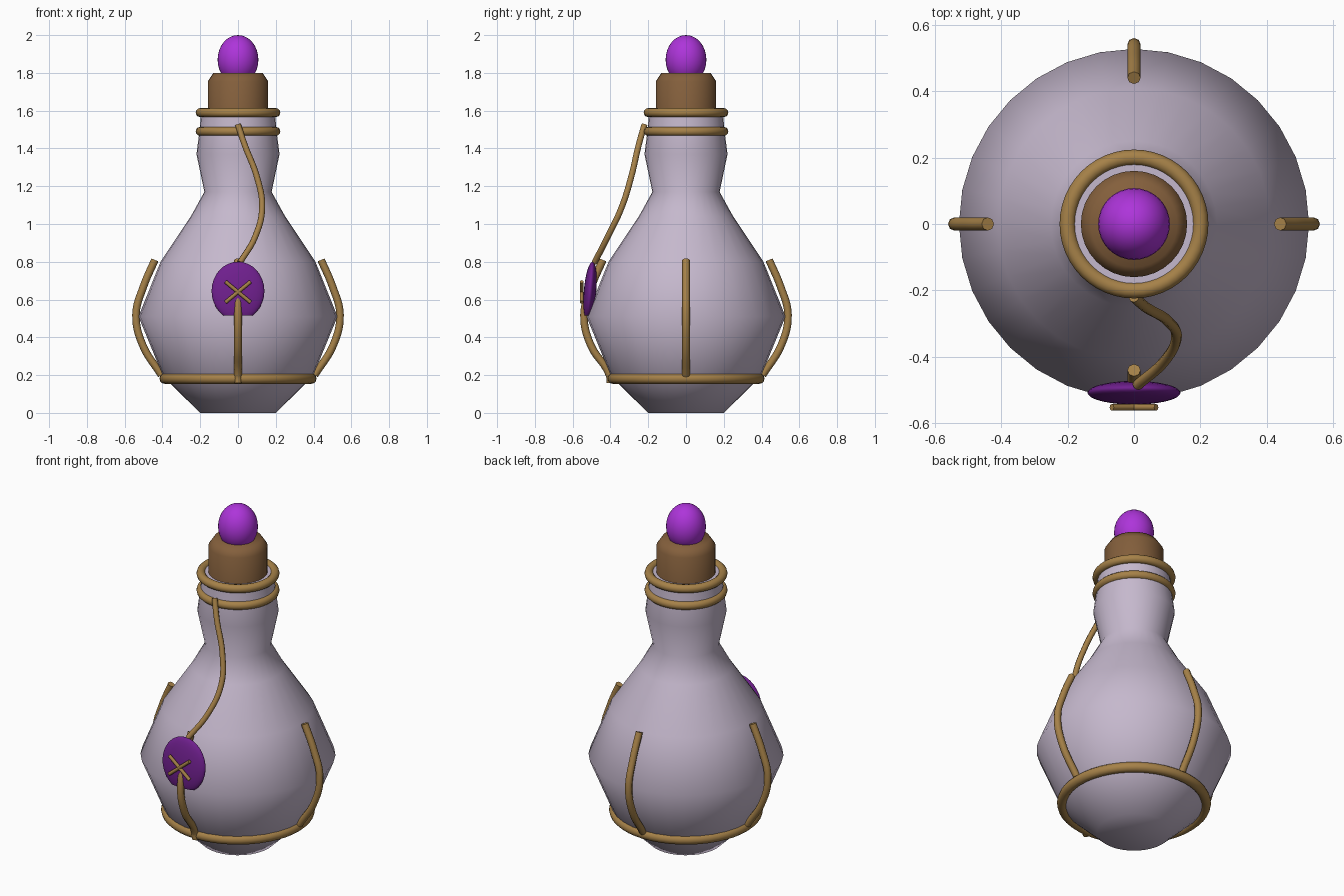
import bpy
import bmesh
import math
from mathutils import Matrix, Vector

if "Cube" in bpy.data.objects:
    bpy.data.objects.remove(bpy.data.objects["Cube"], do_unlink=True)


def material(name, rgb):
    mat = bpy.data.materials.new(name)
    mat.use_nodes = True
    mat.diffuse_color = (*rgb, 1)
    mat.node_tree.nodes["Principled BSDF"].inputs["Base Color"].default_value = (*rgb, 1)
    return mat


GLASS = material("pale lilac glass", (0.56, 0.48, 0.61))
ROPE = material("tan rope", (0.38, 0.22, 0.065))
CORK = material("brown cork", (0.23, 0.115, 0.045))
GEM = material("bright purple", (0.42, 0.035, 0.70))
SEAL = material("dark purple", (0.16, 0.014, 0.27))


def finish(name, bm, mat, angle=60):
    bmesh.ops.recalc_face_normals(bm, faces=bm.faces)
    mesh = bpy.data.meshes.new(name)
    bm.to_mesh(mesh)
    bm.free()
    mesh.materials.append(mat)
    obj = bpy.data.objects.new(name, mesh)
    bpy.context.collection.objects.link(obj)
    bpy.ops.object.select_all(action="DESELECT")
    obj.select_set(True)
    bpy.context.view_layer.objects.active = obj
    bpy.ops.object.shade_smooth_by_angle(angle=math.radians(angle))
    return obj


def lathe(name, profile, mat, sides=32, closed=False):
    """Revolve (radius, height) points around z."""
    bm = bmesh.new()
    rings = []
    for r, z in profile:
        rings.append([bm.verts.new((r * math.cos(math.tau * i / sides),
                                    r * math.sin(math.tau * i / sides), z))
                      for i in range(sides)])
    pairs = list(zip(rings, rings[1:]))
    if closed:
        pairs.append((rings[-1], rings[0]))
    else:
        bm.faces.new(rings[0])
        bm.faces.new(rings[-1])
    for a, b in pairs:
        for i in range(sides):
            j = (i + 1) % sides
            bm.faces.new((a[i], a[j], b[j], b[i]))
    return finish(name, bm, mat)


def ring(name, z, major, minor):
    section = [(major + minor * math.cos(math.tau * k / 12),
                z + minor * math.sin(math.tau * k / 12)) for k in range(12)]
    return lathe(name, section, ROPE, 48, closed=True)


def cord(name, points, radius, turn=0):
    """Round cord through the points, turned about z."""
    curve = bpy.data.curves.new(name, "CURVE")
    curve.dimensions = "3D"
    curve.bevel_depth = radius
    curve.bevel_resolution = 2
    curve.resolution_u = 6
    curve.use_fill_caps = True
    spline = curve.splines.new("BEZIER")
    spline.bezier_points.add(len(points) - 1)
    spin = Matrix.Rotation(turn, 3, "Z")
    for bp, co in zip(spline.bezier_points, points):
        bp.co = spin @ Vector(co)
        bp.handle_left_type = bp.handle_right_type = "AUTO"
    curve.materials.append(ROPE)
    obj = bpy.data.objects.new(name, curve)
    bpy.context.collection.objects.link(obj)
    return obj


def cut_egg(name, centre, size, floor, mat, tilt=0):
    """Ellipsoid with its underside cut flat at the given height."""
    bm = bmesh.new()
    bmesh.ops.create_uvsphere(bm, u_segments=32, v_segments=16, radius=1)
    bmesh.ops.transform(bm, verts=bm.verts, matrix=Matrix.Translation(centre)
                        @ Matrix.Rotation(tilt, 4, "X") @ Matrix.Diagonal((*size, 1)))
    cut = bmesh.ops.bisect_plane(bm, geom=bm.verts[:] + bm.edges[:] + bm.faces[:],
                                 plane_co=(0, 0, floor), plane_no=(0, 0, -1),
                                 clear_outer=True)
    edges = [e for e in cut["geom_cut"] if isinstance(e, bmesh.types.BMEdge)]
    bmesh.ops.contextual_create(bm, geom=edges)
    return finish(name, bm, mat)


# Bottle and stopper
lathe("bottle", [(0.2, 0), (0.395, 0.19), (0.527, 0.51), (0.41, 0.8), (0.25, 1.04),
                 (0.178, 1.17), (0.22, 1.37), (0.203, 1.5), (0.195, 1.6),
                 (0.155, 1.6), (0.155, 1.52)], GLASS)
lathe("cork", [(0.16, 1.5), (0.16, 1.755), (0.13, 1.8)], CORK)
cut_egg("stopper_gem", (0, 0, 1.87), (0.108, 0.108, 0.13), 1.79, GEM)

# Rope rings
ring("base_ring", 0.182, 0.388, 0.028)
ring("lower_neck_ring", 1.49, 0.2, 0.024)
ring("upper_neck_ring", 1.59, 0.2, 0.024)

# Cords around the belly
belly = [(0.44, 0, 0.81), (0.5, 0, 0.67), (0.54, 0, 0.52), (0.505, 0, 0.36), (0.405, 0, 0.2)]
for name, quarter in (("left_cord", 0), ("back_cord", 1), ("right_cord", 2)):
    cord(name, belly, 0.02, quarter * math.pi / 2)
cord("front_cord", belly + [(0.4, 0, 0.16)], 0.02, -math.pi / 2)

# Hanging string from neck to seal
cord("hanging_string", [(0, -0.22, 1.525), (0.035, -0.25, 1.42), (0.1, -0.29, 1.25),
                        (0.128, -0.34, 1.09), (0.09, -0.415, 0.93),
                        (0.01, -0.485, 0.795)], 0.016)

# Seal with crossed stitches
cut_egg("seal", (0, -0.508, 0.645), (0.14, 0.033, 0.156), 0.515, SEAL, math.radians(-5))
for name, s in (("stitch_a", 1), ("stitch_b", -1)):
    cord(name, [(-0.067 * s, -0.552, 0.585), (0.067 * s, -0.552, 0.695)], 0.01)
